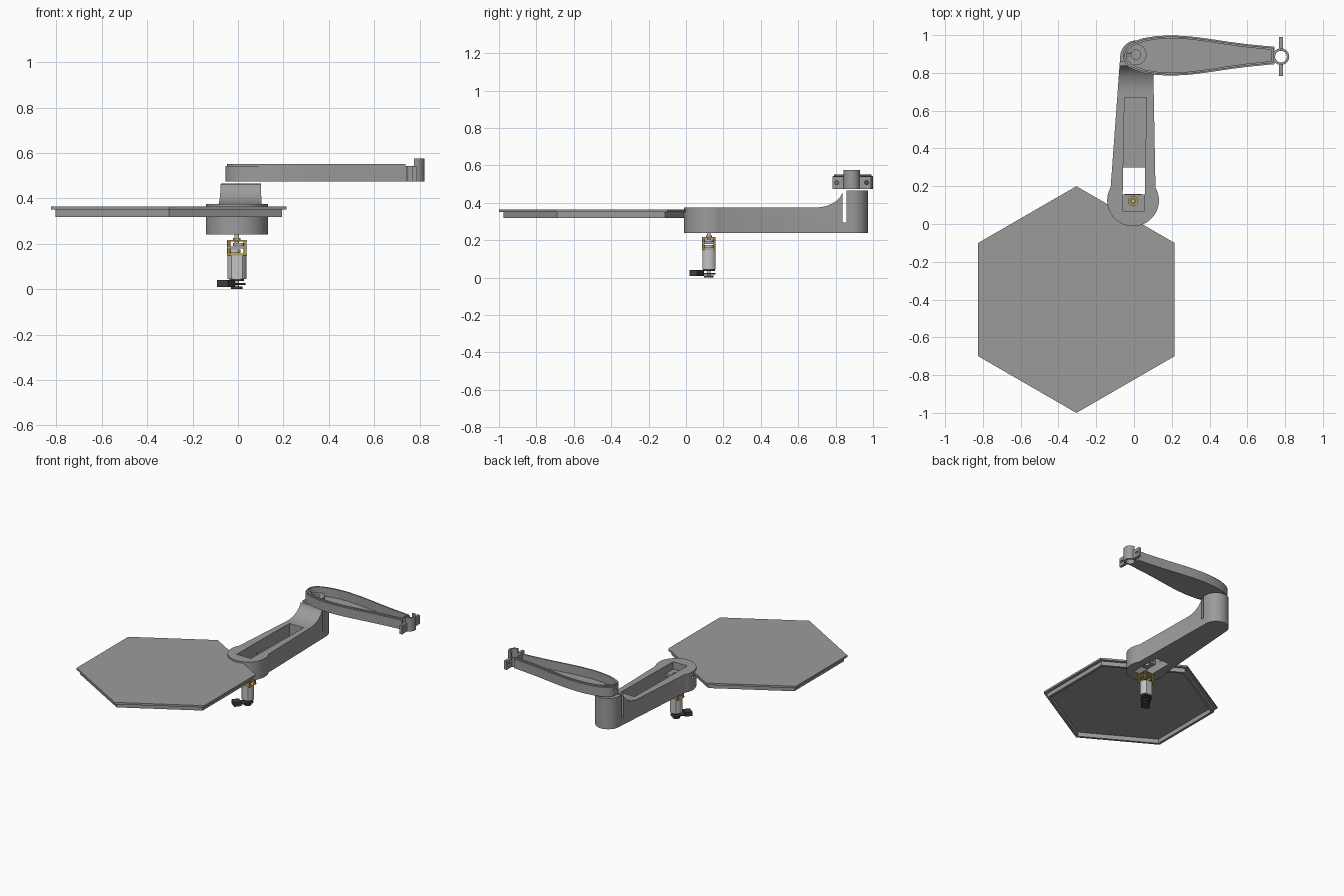
import bpy
import bmesh
from math import cos, sin, pi, radians
from mathutils import Matrix, Vector

if "Cube" in bpy.data.objects:
    bpy.data.objects.remove(bpy.data.objects["Cube"])


def material(name, r, g, b):
    m = bpy.data.materials.new(name)
    m.use_nodes = True
    m.diffuse_color = (r, g, b, 1)
    m.node_tree.nodes["Principled BSDF"].inputs["Base Color"].default_value = (r, g, b, 1)
    return m


GREY = material("printed grey", 0.33, 0.33, 0.33)
STEEL = material("motor steel", 0.55, 0.55, 0.54)
BRASS = material("gear brass", 0.55, 0.36, 0.10)
DARK = material("encoder dark", 0.05, 0.05, 0.05)


def prism(name, outline, z0, z1, mat=GREY, axis="z"):
    """Extrude an outline along z, or a (y, z) outline along x."""
    bm = bmesh.new()
    face = bm.faces.new([bm.verts.new((u, v, 0)) for u, v in outline])
    side = bmesh.ops.extrude_face_region(bm, geom=[face])["geom"]
    top = [g for g in side if isinstance(g, bmesh.types.BMVert)]
    bmesh.ops.translate(bm, verts=top, vec=(0, 0, z1 - z0))
    bmesh.ops.translate(bm, verts=bm.verts, vec=(0, 0, z0))
    if axis == "x":
        turn = Matrix(((0, 0, 1), (1, 0, 0), (0, 1, 0))).to_4x4()
        bmesh.ops.transform(bm, matrix=turn, verts=bm.verts)
    bmesh.ops.recalc_face_normals(bm, faces=bm.faces)
    mesh = bpy.data.meshes.new(name)
    bm.to_mesh(mesh)
    bm.free()
    mesh.materials.append(mat)
    obj = bpy.data.objects.new(name, mesh)
    bpy.context.collection.objects.link(obj)
    return smooth(obj)


def smooth(obj):
    obj.data.shade_smooth()
    obj.data.set_sharp_from_angle(angle=radians(30))
    return obj


def arc(cx, cy, r, a0=0, a1=360, n=40):
    count = n if a1 - a0 == 360 else n + 1
    angles = [radians(a0 + (a1 - a0) * i / n) for i in range(count)]
    return [(cx + r * cos(a), cy + r * sin(a)) for a in angles]


def rect(x0, x1, y0, y1):
    return [(x0, y0), (x1, y0), (x1, y1), (x0, y1)]


def combine(obj, others, operation="DIFFERENCE"):
    """Apply booleans one after another and discard the helpers."""
    for other in others:
        other.hide_render = True
        mod = obj.modifiers.new("bool", "BOOLEAN")
        mod.operation, mod.solver, mod.object = operation, "EXACT", other
        dg = bpy.context.evaluated_depsgraph_get()
        obj.data = bpy.data.meshes.new_from_object(obj.evaluated_get(dg))
        obj.modifiers.clear()
        bpy.data.objects.remove(other)
    return smooth(obj)


# Hexagonal panel: lid with a hollow rim below
def hexagon(r):
    return arc(-0.305, -0.4, r, 30, 390, 6)


prism("panel_lid", hexagon(0.6), 0.35, 0.364)
combine(prism("panel_rim", hexagon(0.577), 0.318, 0.351),
        [prism("hollow", hexagon(0.556), 0.3, 0.36)])

# Lower arm: tapered body rising into a round tower
MX, MY = -0.005, 0.122
body = arc(MX, MY + 0.003, 0.137, 150, 390) + arc(0.014, 0.885, 0.087, 4, 176)
lower_arm = prism("lower_arm", body, 0.24, 0.466)
sweep = [(0.69 + 0.15 * sin(t), 0.477 - 0.102 * cos(t))
         for t in [pi / 2 * i / 12 for i in range(13)]]
combine(lower_arm, [
    prism("top_trim", [(-0.2, 0.375)] + sweep + [(0.84, 0.6), (-0.2, 0.6)], -0.3, 0.3, axis="x"),
    prism("tower_slit", rect(0.838, 0.858, 0.295, 0.6), -0.3, 0.3, axis="x"),
    prism("pocket", [(-0.06, 0.07), (0.055, 0.07), (0.066, 0.67), (-0.05, 0.67)], 0.32, 0.5),
    prism("deep_pocket", [(-0.06, 0.155), (0.057, 0.155), (0.066, 0.67), (-0.05, 0.67)], 0.27, 0.45),
    prism("motor_bay", rect(-0.06, 0.057, 0.07, 0.3), 0.2, 0.3),
    prism("shaft_hole", arc(MX, MY, 0.024, n=24), 0.2, 0.5),
    prism("screw_hole", arc(0.125, 0.335, 0.012, n=16), -0.3, -0.05, axis="x"),
])

# Upper arm: leaf-shaped trough with a stepped rim
HALF_WIDTHS = [(-0.055, 0.02), (-0.046, 0.042), (-0.03, 0.06), (0, 0.076), (0.05, 0.092),
               (0.12, 0.103), (0.2, 0.107), (0.3, 0.101), (0.4, 0.088), (0.5, 0.073),
               (0.6, 0.06), (0.7, 0.05), (0.745, 0.046)]


def leaf(d):
    x0, x1 = HALF_WIDTHS[0][0], HALF_WIDTHS[-1][0]
    scale = (x1 - x0 - 2 * d) / (x1 - x0)
    pts = [(x0 + d + (x - x0) * scale, max(h - d, 0.012)) for x, h in HALF_WIDTHS]
    cy = 0.892
    return [(x, cy - h) for x, h in pts] + [(x, cy + h) for x, h in reversed(pts)]


trough = prism("upper_arm", leaf(0), 0.475, 0.543)
combine(trough, [prism("rim_step", leaf(0.006), 0.48, 0.552)], "UNION")
combine(trough, [prism("trough_pocket", leaf(0.016), 0.488, 0.6)])
combine(trough, [prism("pivot_boss", arc(0.01, 0.897, 0.056), 0.48, 0.51)], "UNION")
combine(trough, [
    prism("pivot_hole", arc(0.01, 0.897, 0.025, n=24), 0.48, 0.6),
    prism("pivot_screw", arc(0.897, 0.515, 0.01, n=16), -0.2, 0, axis="x"),
])

# Split clamp at the arm tip, the outer half standing taller
CX, CY = 0.778, 0.886
clamp = prism("tip_clamp", arc(CX, CY, 0.044), 0.475, 0.576)
combine(clamp, [prism("half_trim", rect(0.6, CX - 0.003, 0.7, 1.1), 0.543, 0.7)])
combine(clamp, [prism("ears", rect(CX - 0.01, CX + 0.01, 0.783, 0.99), 0.475, 0.54)], "UNION")
combine(clamp, [prism("clamp_bore", arc(CX, CY, 0.031), 0.4, 0.7)]
        + [prism("bolt_hole", arc(CY + s * 0.08, 0.508, 0.011, n=16), 0.6, 0.9, axis="x")
           for s in (-1, 1)])

# Motor can with flat sides
flats = arc(MX, MY, 0.042, -55, 55, 12) + arc(MX, MY, 0.042, 125, 235, 12)
prism("motor_can", flats, 0.045, 0.15, STEEL)
prism("motor_end_cap", arc(MX, MY, 0.032, n=24), 0.036, 0.046, DARK)

# Gearbox: stacked plates, corner posts, gears and output shaft
for i, z in enumerate((0.149, 0.18, 0.21)):
    prism(f"gearbox_plate_{i}", rect(MX - 0.044, MX + 0.044, MY - 0.037, MY + 0.037), z, z + 0.007, BRASS)
for sx in (-1, 1):
    for sy in (-1, 1):
        prism("gearbox_post", arc(MX + sx * 0.036, MY + sy * 0.029, 0.007, n=12), 0.15, 0.215, BRASS)
prism("lower_gear", arc(MX - 0.01, MY, 0.026, n=20), 0.16, 0.174, STEEL)
prism("upper_gear", arc(MX + 0.01, MY, 0.026, n=20), 0.191, 0.203, STEEL)
prism("shaft_collar", arc(MX, MY, 0.016, n=20), 0.215, 0.226, BRASS)
prism("output_shaft", arc(MX, MY, 0.01, n=20), 0.2, 0.242, STEEL)

# Encoder board, magnet disc and angled plug
prism("encoder_board", arc(MX, MY, 0.037, n=24), 0.018, 0.026, DARK)
prism("magnet_disc", arc(MX, MY, 0.025, n=24), 0.0, 0.012, DARK)
prism("magnet_hub", arc(MX, MY, 0.01, n=16), 0.0, 0.045, STEEL)
along = Vector((-0.6, -0.8))
across = Vector((0.8, -0.6))


def strip(a, b, w):
    c = Vector((MX, MY))
    return [tuple(c + along * u + across * v) for u, v in ((a, -w), (b, -w), (b, w), (a, w))]


prism("board_tab", strip(0.0, 0.085, 0.028), 0.018, 0.026, DARK)
prism("plug", strip(0.055, 0.105, 0.03), 0.01, 0.04, DARK)
